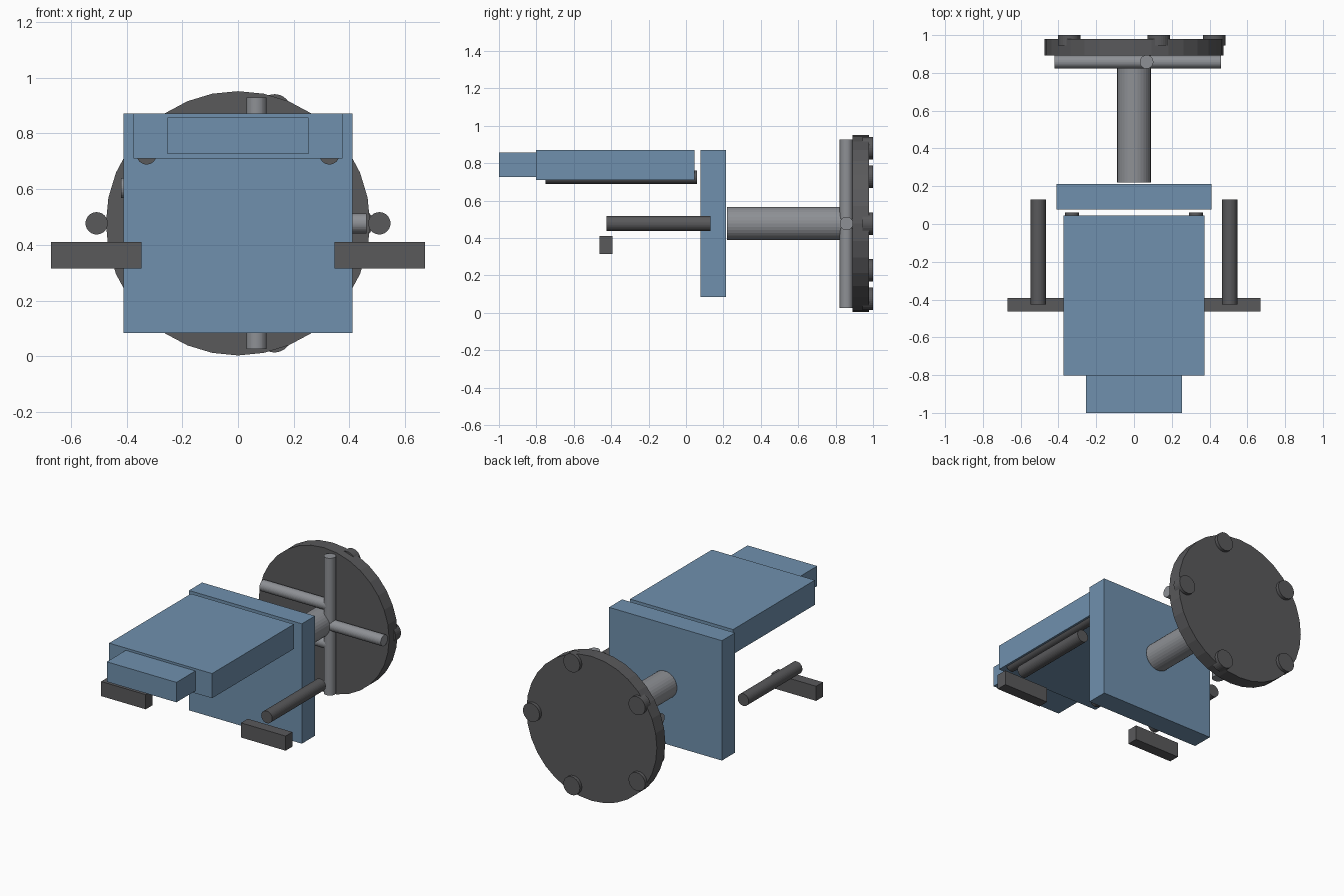
import bpy
from math import cos, sin, radians, pi

if "Cube" in bpy.data.objects:
    bpy.data.objects.remove(bpy.data.objects["Cube"])

CZ = 0.477  # height of the column axis (the chair lies on its back)


def material(name, rgb):
    m = bpy.data.materials.new(name)
    m.diffuse_color = (*rgb, 1)
    m.use_nodes = True
    m.node_tree.nodes["Principled BSDF"].inputs["Base Color"].default_value = m.diffuse_color
    return m


BLUE = material("blue_fabric", (0.16, 0.28, 0.42))
DARK = material("dark_plastic", (0.1, 0.1, 0.105))
METAL = material("grey_metal", (0.27, 0.28, 0.3))


def finish(name, mat):
    ob = bpy.context.object
    ob.name = name
    ob.data.materials.append(mat)
    return ob


def box(name, x, y, z, mat):
    """Box from (min, max) ranges."""
    bpy.ops.mesh.primitive_cube_add(size=1, location=[sum(r) / 2 for r in (x, y, z)])
    bpy.context.object.scale = [r[1] - r[0] for r in (x, y, z)]
    bpy.ops.object.transform_apply(location=False, rotation=False, scale=True)
    return finish(name, mat)


def rod(name, centre, radius, length, axis, mat):
    """Cylinder lying along a main axis."""
    rot = {"X": (0, pi / 2, 0), "Y": (pi / 2, 0, 0), "Z": (0, 0, 0)}[axis]
    bpy.ops.mesh.primitive_cylinder_add(vertices=32, radius=radius, depth=length,
                                        location=centre, rotation=rot)
    return finish(name, mat)


# Cushions
box("seat", (-0.41, 0.41), (0.077, 0.213), (0.084, 0.871), BLUE)
box("backrest", (-0.374, 0.374), (-0.803, 0.046), (0.709, 0.871), BLUE)
box("headrest", (-0.253, 0.253), (-1.0, -0.803), (0.725, 0.856), BLUE)

# Back supports, arm posts and arm pads on both sides
for side, s in (("left", -1), ("right", 1)):
    rod(f"back_support_{side}", (s * 0.328, -0.345, 0.724), 0.036, 0.81, "Y", DARK)
    rod(f"arm_post_{side}", (s * 0.507, -0.148, CZ), 0.04, 0.556, "Y", DARK)
    box(f"arm_pad_{side}", sorted((s * 0.346, s * 0.67)), (-0.463, -0.393), (0.314, 0.41), DARK)

# Column and base disc
rod("column", (0, 0.558, CZ), 0.089, 0.675, "Y", METAL)
rod("base_disc", (0, 0.935, CZ), 0.474, 0.088, "Y", DARK)

# Five axis-aligned spokes and five casters
for i, axis in enumerate("XZXXZ"):
    a = radians(72 * i)
    rod(f"spoke_{i + 1}", (0.215 * cos(a), 0.858, CZ + 0.215 * sin(a)), 0.036, 0.492, axis, METAL)
    rod(f"caster_{i + 1}", (0.424 * cos(a), 0.972, CZ + 0.424 * sin(a)), 0.06, 0.056, "Y", DARK)
